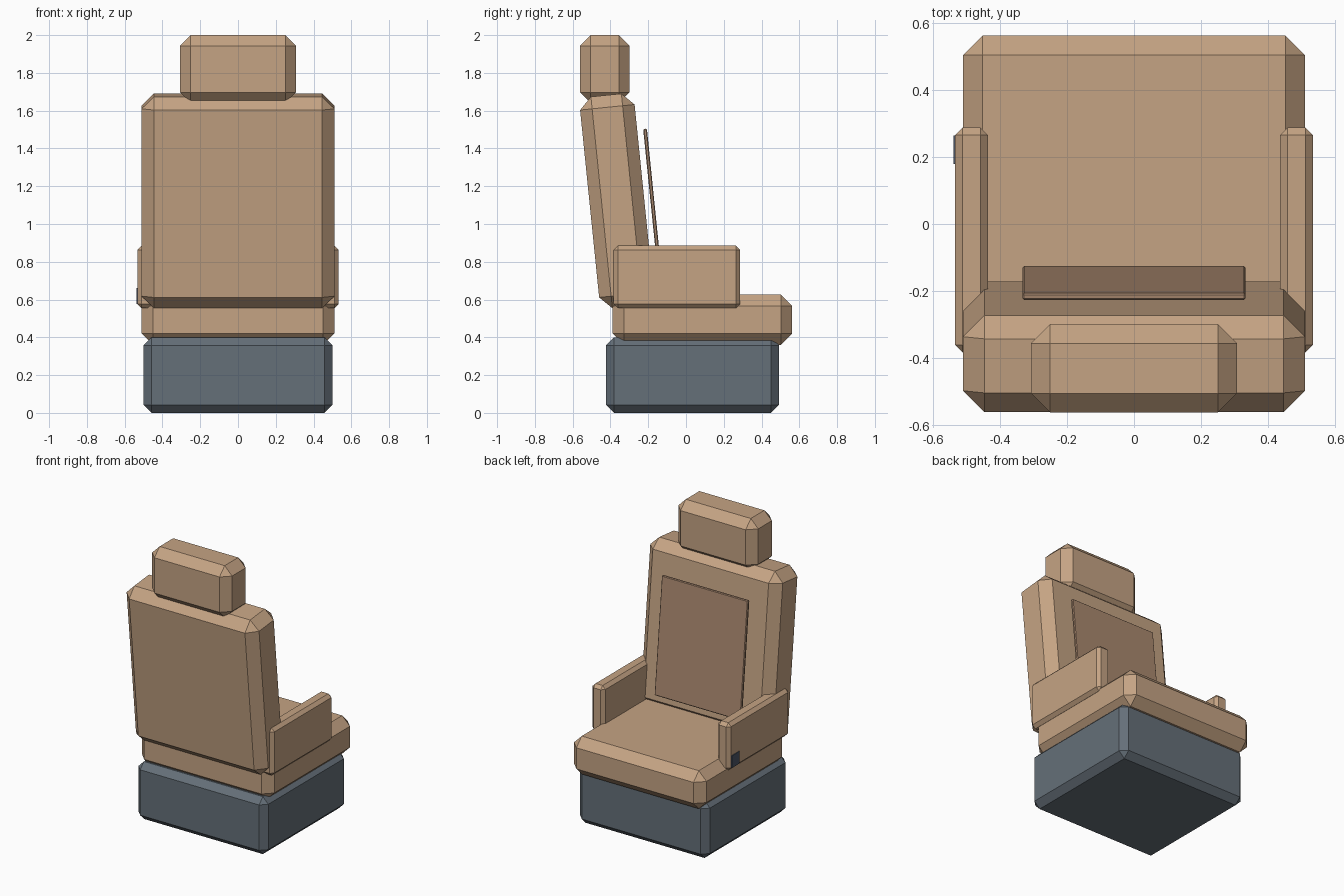
import bpy
import bmesh
from math import radians

if "Cube" in bpy.data.objects:
    bpy.data.objects.remove(bpy.data.objects["Cube"])


def material(name, rgb):
    m = bpy.data.materials.new(name)
    m.diffuse_color = (*rgb, 1)
    m.use_nodes = True
    m.node_tree.nodes["Principled BSDF"].inputs["Base Color"].default_value = m.diffuse_color
    return m


TAN = material("tan_leather", (0.56, 0.37, 0.23))
PANEL = material("darker_leather", (0.40, 0.25, 0.16))
METAL = material("grey_metal", (0.13, 0.16, 0.19))
SWITCH = material("dark_switch", (0.07, 0.09, 0.13))


def block(name, center, size, bevel, mat, tilt=0):
    """Chamfered flat-shaded box, tilted back around x."""
    bm = bmesh.new()
    bmesh.ops.create_cube(bm, size=1)
    bmesh.ops.scale(bm, vec=size, verts=bm.verts)
    if bevel:
        bmesh.ops.bevel(bm, geom=bm.edges[:], offset=bevel, segments=1,
                        affect='EDGES')
    mesh = bpy.data.meshes.new(name)
    bm.to_mesh(mesh)
    bm.free()
    mesh.materials.append(mat)
    ob = bpy.data.objects.new(name, mesh)
    ob.location = center
    ob.rotation_euler.x = radians(tilt)
    bpy.context.collection.objects.link(ob)
    return ob


# Pedestal and cushion
block("base", (0, 0.035, 0.20), (1.0, 0.915, 0.40), 0.042, METAL)
block("seat_cushion", (0, 0.087, 0.493), (1.02, 0.95, 0.265), 0.059, TAN)

# Reclined back with thin padded panel in front of it
block("backrest", (0, -0.366, 1.122), (1.02, 0.29, 1.125), 0.064, TAN, 5.8)
block("back_panel", (0, -0.176, 1.102), (0.665, 0.02, 0.808), 0.005, PANEL, 5.8)

# Headrest
block("headrest", (0, -0.43, 1.82), (0.615, 0.263, 0.36), 0.057, TAN)

# Armrests
for side, label in ((-1, "left"), (1, "right")):
    block(label + "_armrest", (side * 0.484, -0.048, 0.72),
          (0.098, 0.67, 0.33), 0.022, TAN)

# Adjuster switch on the outside of the left armrest
block("adjuster_switch", (-0.518, 0.222, 0.618), (0.04, 0.085, 0.085), 0, SWITCH)
